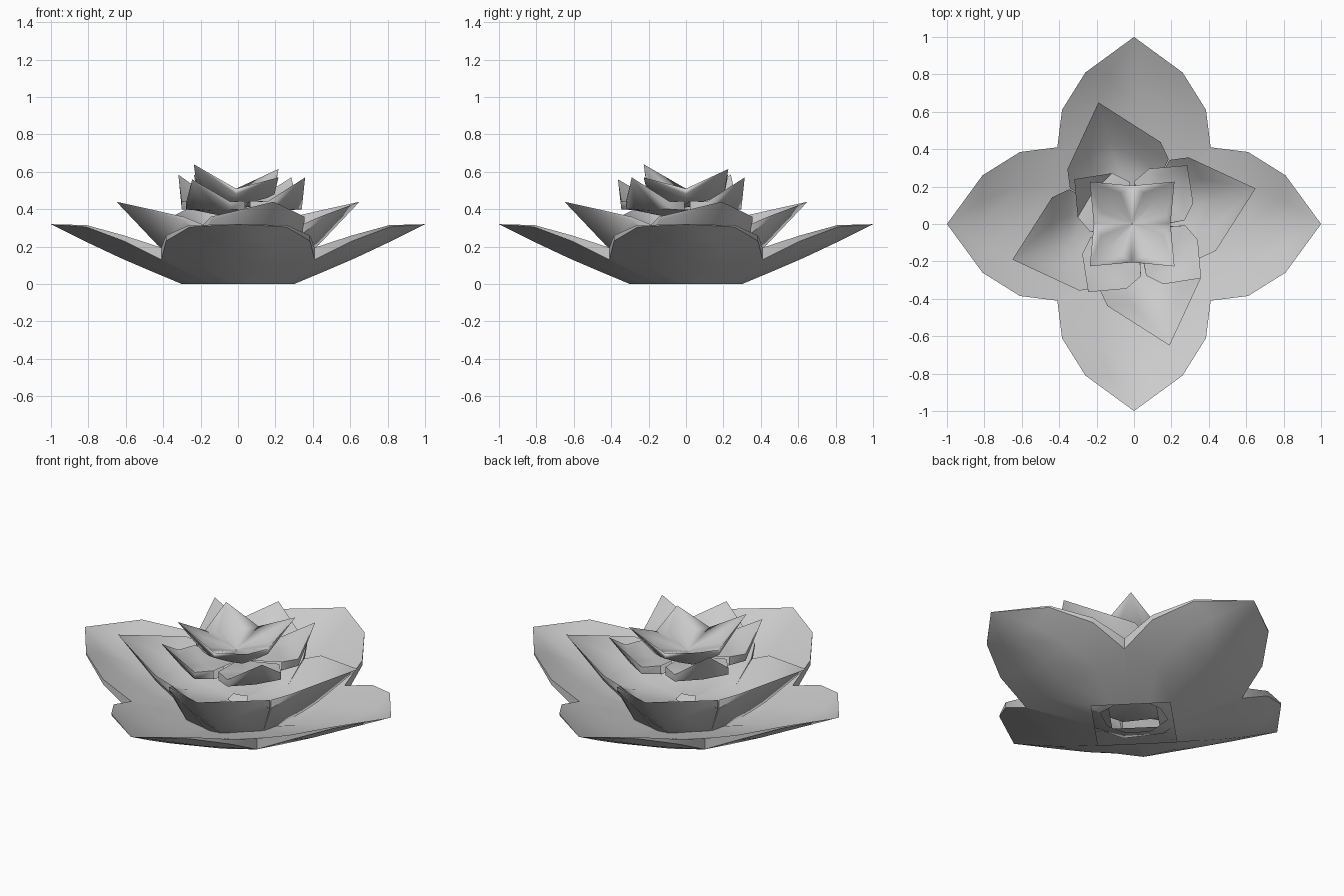
import bpy, math

if "Cube" in bpy.data.objects:
    bpy.data.objects.remove(bpy.data.objects["Cube"])

COLS = (-1.0, -0.5, 0.0, 0.5, 1.0)


def petal_ring(name, rows, lifts, floor, radius, tip_z, rotation, offset=(0.0, 0.0)):
    """Ring of four cupped petals with an under side, a rim and an upper side.
    Row = (edge radius, half width, edge z, keel radius, keel z);
    lifts = thickness per row, floor = shrink of the upper side's inner row."""
    n = len(COLS)
    verts, faces = [], []
    for k in range(4):
        a = math.radians(rotation + 90 * k)
        c, s = math.cos(a), math.sin(a)

        def add(u, v, z):
            verts.append((u * c - v * s + offset[0], u * s + v * c + offset[1], z))

        starts = []
        for upper in (0, 1):
            start = len(verts)
            starts.append(start)
            for r, (ue, w, ze, uk, zk) in enumerate(rows):
                g = floor if upper and r == 0 else 1.0
                for t in COLS:
                    f = abs(t)
                    add((uk + (ue - uk) * f) * g, w * t * g,
                        zk + (ze - zk) * f ** 1.5 + upper * lifts[r])
            add(radius, 0, tip_z[k])
            for r in range(len(rows) - 1):
                for i in range(n - 1):
                    p = start + r * n + i
                    q = (p, p + n, p + n + 1, p + 1)
                    faces.append(q if upper else q[::-1])
            last, end = start + (len(rows) - 1) * n, len(verts) - 1
            for i in range(n - 1):
                q = (last + i, end, last + i + 1)
                faces.append(q if upper else q[::-1])
        # rim joining the two sides from the widest part to the tip
        lo, hi = starts
        for r in range(1, len(rows)):
            for col, flip in ((0, False), (n - 1, True)):
                i = r * n + col
                j = i + n if r < len(rows) - 1 else len(rows) * n
                q = (lo + i, lo + j, hi + j, hi + i)
                if r == len(rows) - 1:
                    q = (lo + i, lo + j, hi + i)
                faces.append(q[::-1] if flip else q)
    mesh = bpy.data.meshes.new(name)
    mesh.from_pydata(verts, [], faces)
    mesh.update()
    obj = bpy.data.objects.new(name, mesh)
    bpy.context.collection.objects.link(obj)
    bpy.context.view_layer.objects.active = obj
    bpy.ops.object.select_all(action='DESELECT')
    obj.select_set(True)
    bpy.ops.object.shade_smooth_by_angle(angle=math.radians(50))
    return obj


# Wide outer petals resting on the ground, with a square opening underneath
petal_ring("outer_petals", [
    (0.15, 0.15, 0.00, 0.30, 0.00),
    (0.41, 0.41, 0.13, 0.46, 0.067),
    (0.61, 0.385, 0.23, 0.63, 0.14),
    (0.81, 0.26, 0.305, 0.81, 0.225)],
    (0.05, 0.065, 0.03, 0.01), 0.6, 1.0, [0.32] * 4, 0)

# Second ring, turned and steeper, its base sitting down inside the outer ring
petal_ring("middle_petals", [
    (0.13, 0.13, 0.05, 0.17, 0.04),
    (0.21, 0.21, 0.08, 0.28, 0.075),
    (0.28, 0.275, 0.27, 0.36, 0.135),
    (0.38, 0.26, 0.34, 0.45, 0.21)],
    (0.12, 0.10, 0.05, 0.02), 0.3, 0.677, [0.44] * 4, 16.3)

# Third ring of short, flatter petals with raised points
petal_ring("inner_petals", [
    (0.06, 0.06, 0.36, 0.08, 0.36),
    (0.19, 0.17, 0.395, 0.22, 0.39),
    (0.29, 0.15, 0.40, 0.31, 0.40)],
    (0.05, 0.05, 0.04), 0.3, 0.43, [0.57, 0.585, 0.56, 0.57], 52, (0.02, -0.025))

# Closed bud at the centre
petal_ring("centre_bud", [
    (0.001, 0.001, 0.42, 0.002, 0.42),
    (0.145, 0.145, 0.48, 0.18, 0.45)],
    (0.03, 0.03), 1.0, 0.32, [0.615, 0.585, 0.64, 0.57], 45, (-0.01, 0.0))
